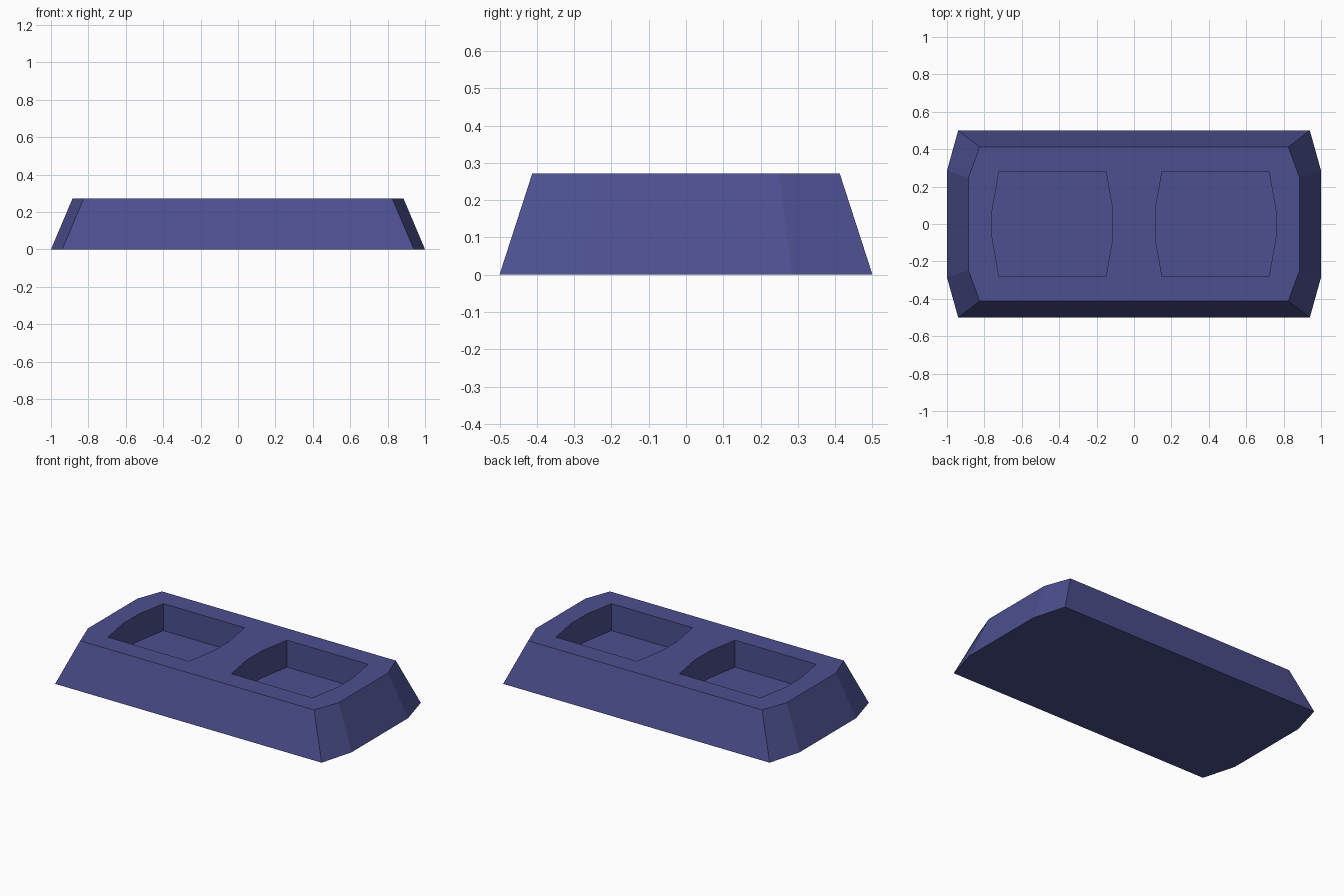
import bpy, bmesh

if "Cube" in bpy.data.objects:
    bpy.data.objects.remove(bpy.data.objects["Cube"])

HEIGHT, FLOOR = 0.272, 0.10

mat = bpy.data.materials.new("indigo_blue")
mat.diffuse_color = (0.072, 0.080, 0.275, 1)
mat.use_nodes = True
mat.node_tree.nodes["Principled BSDF"].inputs["Base Color"].default_value = mat.diffuse_color


def outline(x_edge, y_edge, x_side, y_side, cx=0.0):
    """Eight-sided outline: straight front and back, bowed ends."""
    q = [(x_edge, -y_edge), (x_side, -y_side), (x_side, y_side), (x_edge, y_edge)]
    return [(cx + x, y) for x, y in q] + [(cx - x, -y) for x, y in q]


def add_loft(bm, low, z0, high, z1):
    """Closed solid between two outlines of equal count."""
    a = [bm.verts.new((x, y, z0)) for x, y in low]
    b = [bm.verts.new((x, y, z1)) for x, y in high]
    n = len(a)
    bm.faces.new(a[::-1])
    bm.faces.new(b)
    for i in range(n):
        j = (i + 1) % n
        bm.faces.new((a[i], a[j], b[j], b[i]))


def make_object(name, bm):
    bmesh.ops.recalc_face_normals(bm, faces=bm.faces[:])
    mesh = bpy.data.meshes.new(name)
    bm.to_mesh(mesh)
    bm.free()
    mesh.materials.append(mat)
    ob = bpy.data.objects.new(name, mesh)
    bpy.context.collection.objects.link(ob)
    return ob


# Tapered tray body
bm = bmesh.new()
add_loft(bm, outline(0.94, 0.5, 1.0, 0.285), 0,
         outline(0.825, 0.412, 0.885, 0.248), HEIGHT)
body = make_object("tray_body", bm)

# Two straight-walled pockets, cut from the top
bm = bmesh.new()
for side in (-1, 1):
    pocket = outline(0.286, 0.28, 0.322, 0.075, side * 0.436)
    add_loft(bm, pocket, FLOOR, pocket, HEIGHT + 0.1)
cutter = make_object("pocket_cutter", bm)
cutter.hide_render = True
cutter.hide_viewport = True

cut = body.modifiers.new("pockets", 'BOOLEAN')
cut.operation = 'DIFFERENCE'
cut.solver = 'EXACT'
cut.object = cutter
